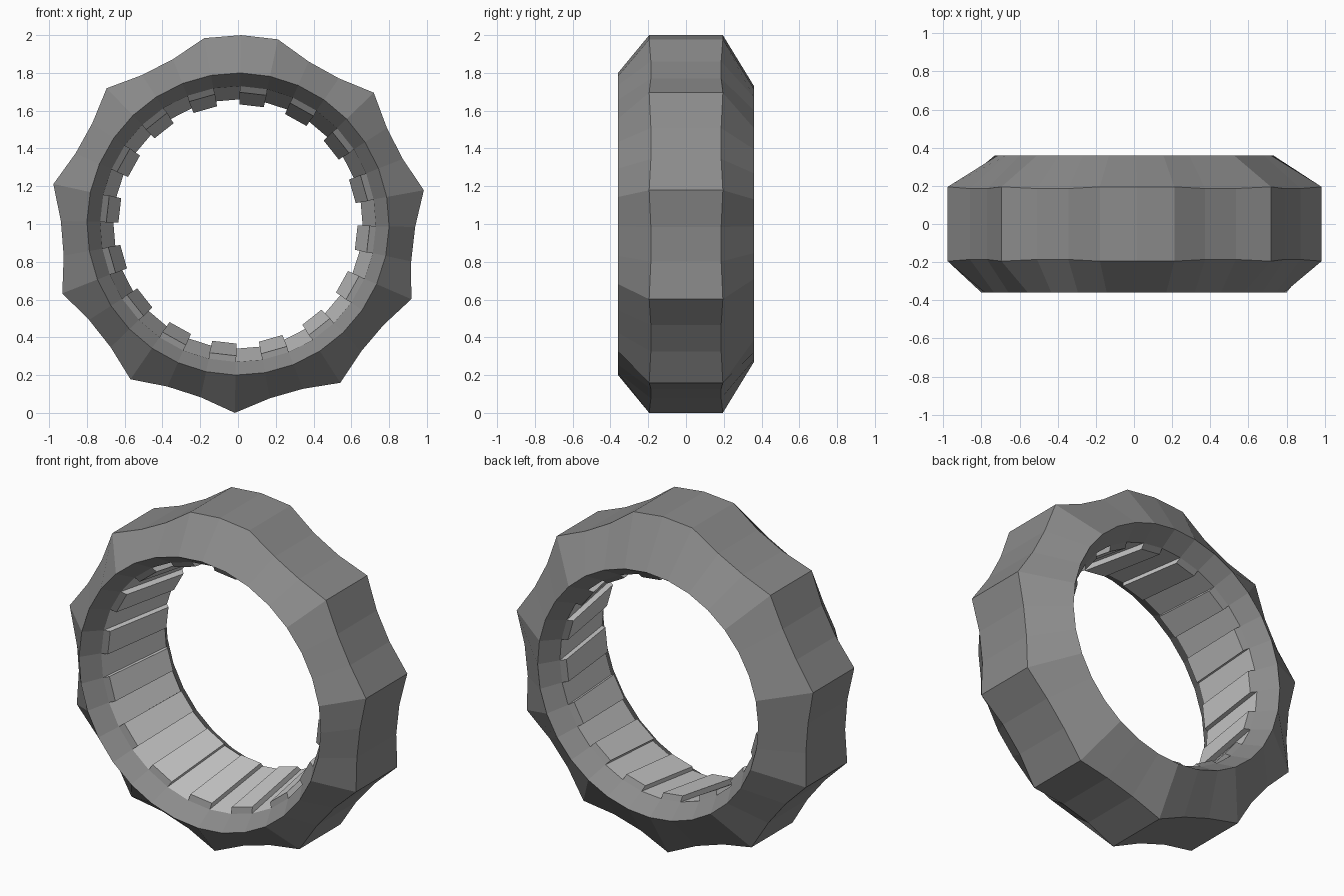
import bpy, bmesh, math
from mathutils import Vector

if "Cube" in bpy.data.objects:
    bpy.data.objects.remove(bpy.data.objects["Cube"])

N = 32                      # sides around the ring
START = math.radians(77.8)  # angle of the first peak
PAD_HEIGHT = 0.03
PAD_SLANT = 0.02            # how far the pad tops are set back at each end


def point(i, r, y):
    a = START - i * math.tau / N
    return Vector((r * math.cos(a), y, 1 + r * math.sin(a)))


def is_peak(i):
    return i % 3 == 0 or i == N - 1


def section(i):
    # cross-section (radius, y): scalloped tread, side bevels, tapered bore
    r, y = (1.0, 0.195) if is_peak(i) else (0.938, 0.186)
    return [(0.80, -0.36), (r, -y), (r, y),
            (0.73, 0.36), (0.66, 0.25), (0.73, -0.25)]


def material(name, grey):
    mat = bpy.data.materials.new(name)
    mat.diffuse_color = (grey, grey, grey, 1)
    mat.use_nodes = True
    mat.node_tree.nodes["Principled BSDF"].inputs["Base Color"].default_value = mat.diffuse_color
    return mat


def add_object(name, bm, materials=()):
    bmesh.ops.recalc_face_normals(bm, faces=bm.faces[:])
    mesh = bpy.data.meshes.new(name)
    for mat in materials:
        mesh.materials.append(mat)
    bm.to_mesh(mesh)
    bm.free()
    bpy.context.collection.objects.link(bpy.data.objects.new(name, mesh))


dark = material("dark_grey", 0.26)
light = material("light_grey", 0.8)

# Ring body: dark shell with a light bore
bm = bmesh.new()
rings = [[bm.verts.new(point(i, r, y)) for r, y in section(i)] for i in range(N)]
for i in range(N):
    a, b = rings[i], rings[(i + 1) % N]
    for k in range(6):
        m = (k + 1) % 6
        face = bm.faces.new((a[k], a[m], b[m], b[k]))
        face.material_index = 1 if k == 4 else 0
add_object("ring_body", bm, (dark, light))

# Grip pads on every second facet of the bore
bm = bmesh.new()
for i in range(1, N, 2):
    base = [point(i, *section(i)[5]), point(i, *section(i)[4]),
            point(i + 1, *section(i + 1)[4]), point(i + 1, *section(i + 1)[5])]
    along = (base[1] - base[0]).normalized()
    normal = along.cross(base[3] - base[0]).normalized()
    centre = sum(base, Vector()) / 4
    if normal.dot(Vector((0, 0, 1)) - centre) < 0:
        normal.negate()
    lo = [bm.verts.new(p) for p in base]
    hi = [bm.verts.new(p + normal * PAD_HEIGHT + along * PAD_SLANT * s)
          for p, s in zip(base, (1, -1, -1, 1))]
    bm.faces.new(lo)
    bm.faces.new(hi)
    for k in range(4):
        m = (k + 1) % 4
        face = bm.faces.new((lo[k], lo[m], hi[m], hi[k]))
        face.material_index = 1 if k in (1, 3) else 0
add_object("grip_pads", bm, (light, dark))
